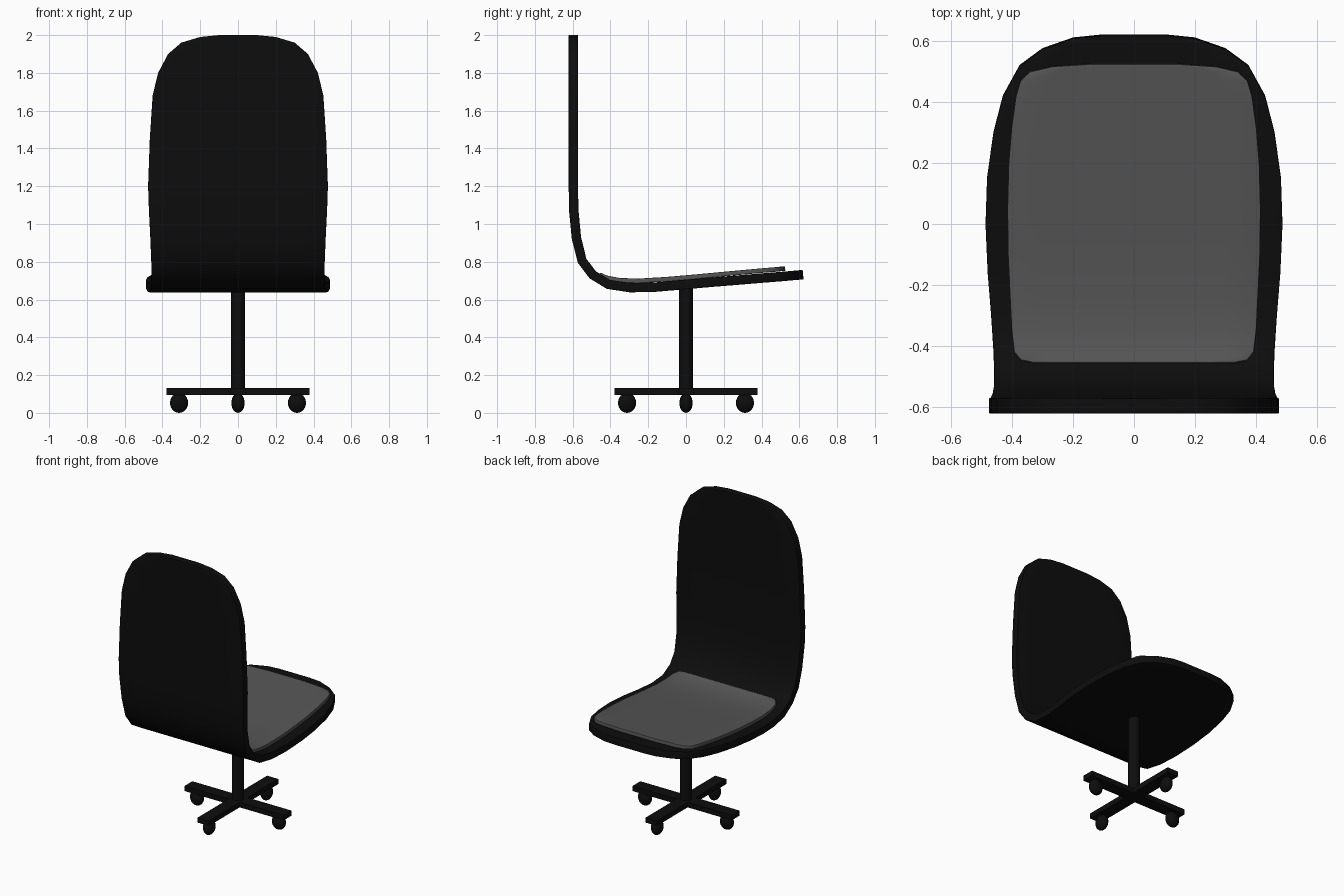
import bpy, bmesh, math
from mathutils import Matrix

if "Cube" in bpy.data.objects:
    bpy.data.objects.remove(bpy.data.objects["Cube"])


def material(name, v):
    m = bpy.data.materials.new(name)
    m.diffuse_color = (v, v, v, 1)
    m.use_nodes = True
    m.node_tree.nodes["Principled BSDF"].inputs["Base Color"].default_value = m.diffuse_color
    return m


BLACK = material("black", 0.004)
GREY = material("dark_grey", 0.09)


def finish(name, bm, mat, smooth=True):
    bmesh.ops.recalc_face_normals(bm, faces=bm.faces)
    me = bpy.data.meshes.new(name)
    bm.to_mesh(me)
    bm.free()
    ob = bpy.data.objects.new(name, me)
    bpy.context.collection.objects.link(ob)
    me.materials.append(mat)
    for p in me.polygons:
        p.use_smooth = smooth
    return ob


def panel(name, stations, thickness, bevel, mat, cols=8):
    """Bent sheet: stations are (y, z, half width), thickened with a rounded rim."""
    bm = bmesh.new()
    rows = [[bm.verts.new((w * (2 * i / cols - 1), y, z)) for i in range(cols + 1)]
            for y, z, w in stations]
    for a, b in zip(rows, rows[1:]):
        for i in range(cols):
            bm.faces.new((a[i], a[i + 1], b[i + 1], b[i]))
    ob = finish(name, bm, mat)
    s = ob.modifiers.new("thickness", 'SOLIDIFY')
    s.thickness, s.offset = thickness, 0
    b = ob.modifiers.new("round_rim", 'BEVEL')
    b.width, b.segments = bevel, 3
    b.limit_method, b.angle_limit = 'ANGLE', math.radians(60)
    return ob


# One-piece back and seat shell
panel("shell", [
    (-.596, 2.0, .10), (-.596, 1.99, .20), (-.596, 1.96, .30), (-.596, 1.90, .37),
    (-.596, 1.80, .423), (-.596, 1.68, .452), (-.596, 1.45, .467), (-.596, 1.20, .476),
    (-.595, 1.08, .472), (-.58, .925, .464), (-.55, .805, .459), (-.493, .73, .458),
    (-.41, .68, .461), (-.295, .663, .469), (-.16, .666, .48), (0, .68, .487),
    (.15, .693, .482), (.30, .705, .461), (.42, .715, .43), (.52, .723, .375),
    (.575, .728, .30), (.61, .731, .20), (.62, .732, .10)], .05, .022, BLACK)

# Thin seat pad hugging the shell
panel("seat_pad", [
    (-.458, .732, .33), (-.45, .728, .37), (-.42, .715, .393), (-.35, .702, .401),
    (-.25, .699, .406), (-.1, .708, .413), (.05, .721, .415), (.20, .735, .411),
    (.32, .746, .401), (.42, .755, .387), (.47, .759, .372), (.50, .762, .34),
    (.516, .763, .27), (.525, .764, .14)], .024, .009, GREY)

# Central column
bm = bmesh.new()
bmesh.ops.create_cone(bm, cap_ends=True, segments=24, radius1=.037, radius2=.037,
                      depth=.57, matrix=Matrix.Translation((0, 0, .385)))
column = finish("column", bm, BLACK)
column.data.set_sharp_from_angle(angle=math.radians(40))

# Crossed base bars
for name, size in (("base_bar_x", (.755, .085, .035)), ("base_bar_y", (.085, .755, .035))):
    bm = bmesh.new()
    bmesh.ops.create_cube(bm, size=1, matrix=Matrix.Translation((0, 0, .113))
                          @ Matrix.Diagonal((*size, 1)))
    finish(name, bm, BLACK, False)

# Casters, longer along their bar than across it
for k in range(4):
    bm = bmesh.new()
    m = (Matrix.Rotation(k * math.pi / 2, 4, 'Z') @ Matrix.Translation((.312, 0, .053))
         @ Matrix.Diagonal((.048, .035, .053, 1)))
    bmesh.ops.create_uvsphere(bm, u_segments=20, v_segments=12, radius=1, matrix=m)
    finish(f"caster_{k + 1}", bm, BLACK)
